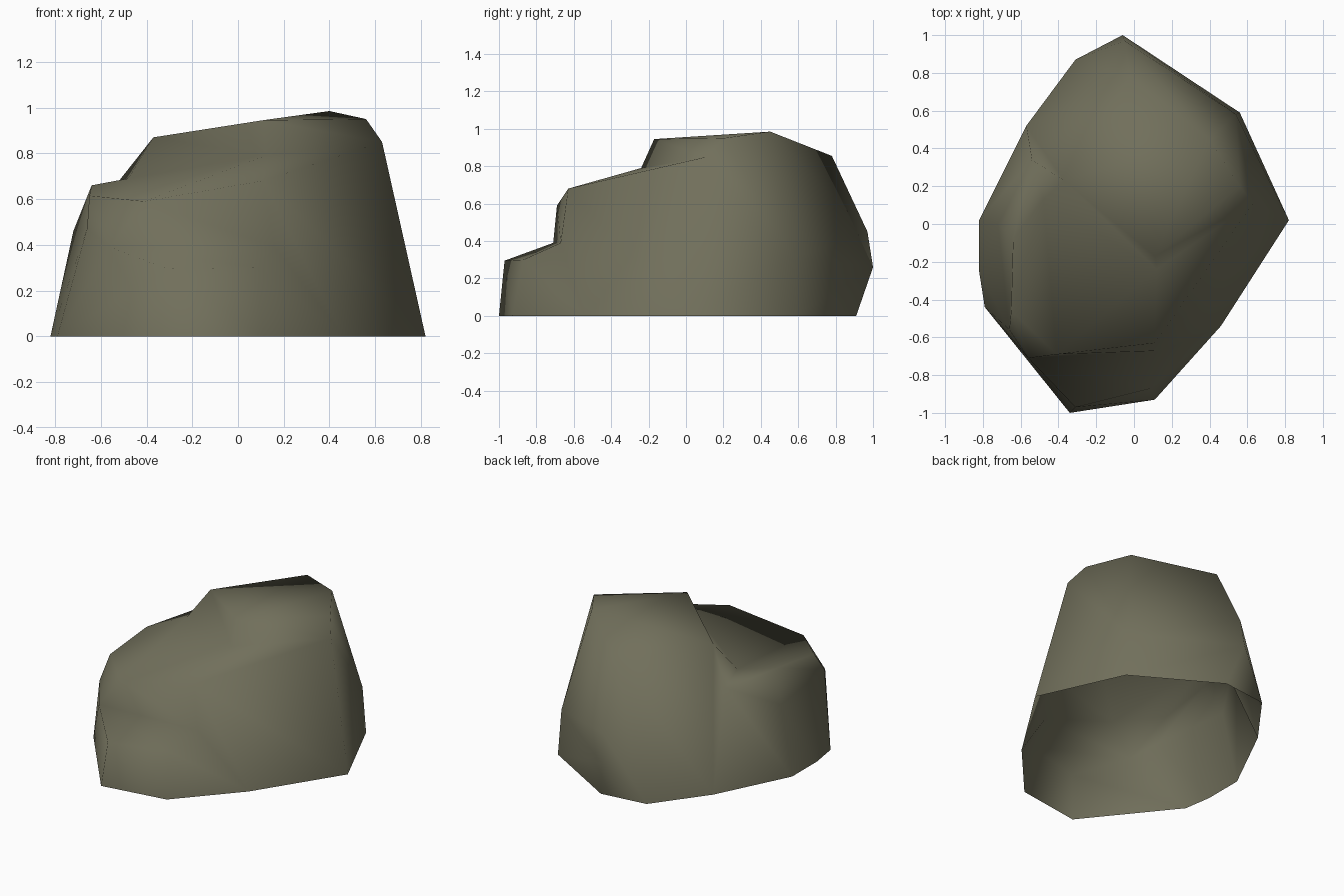
import bpy

if "Cube" in bpy.data.objects:
    bpy.data.objects.remove(bpy.data.objects["Cube"])

# Corner points of the boulder: B = ground rim, L/M = front lower step,
# T = ledge front edge, V/W/X = left shoulder, S = foot of summit, P = summit, K = back bulge
ground = [(.82, .02), (.46, -.54), (.11, -.93), (-.34, -1), (-.79, -.44), (-.82, -.25),
          (-.82, .02), (-.57, .52), (-.31, .87), (.01, .91), (.56, .59)]
pts = {f"B{i}": (x, y, 0) for i, (x, y) in enumerate(ground)}
pts.update(
    L0=(.09, -.87, .30), L1=(-.31, -.97, .295), M0=(.16, -.67, .39), M1=(-.56, -.71, .39),
    T0=(.11, -.63, .68), T1=(-.41, -.69, .59),
    W0=(-.66, -.56, .47), W1=(-.65, -.46, .615), W2=(-.64, -.08, .66),
    V=(-.72, 0, .46), X=(-.54, .34, .655),
    S0=(-.48, .13, .69), S1=(.12, -.24, .79), S2=(.63, .11, .85),
    P0=(-.37, .23, .87), P1=(.11, -.17, .945), P2=(.56, .2, .95),
    P3=(.40, .45, .985), P4=(-.02, .78, .855),
    K0=(-.06, 1, .26), K1=(-.05, .97, .45), K2=(.54, .58, .31))

# Vertical profiles going round the rock; repeated points collapse quads to triangles
columns = [c.split() for c in (
    "B0 B0 B0 S2 S2 P2", "B1 B1 B1 T0 S1 P1", "B2 L0 M0 T0 S1 P1", "B3 L1 M1 T1 S1 P1",
    "B3 L1 M1 T1 S0 P0", "B4 B4 W0 W1 S0 P0", "B5 B5 W0 W2 S0 P0", "B6 B6 V W2 S0 P0",
    "B7 B7 X X X P0", "B7 B7 B7 B7 B7 P0", "B8 B8 B8 B8 B8 P4", "B9 K0 K1 K1 K1 P4",
    "B10 B10 K2 K2 K2 P3")]

names = list(pts)
faces = []


def add_face(corners):
    ids = list(dict.fromkeys(names.index(c) for c in corners))
    if len(ids) > 2:
        faces.append(ids)


# Loft the side between neighbouring profiles (open underneath)
for a, b in zip(columns, columns[1:] + columns[:1]):
    for i in range(len(a) - 1):
        add_face((a[i], a[i + 1], b[i + 1], b[i]))

# Summit cap
for p, q in (("P0", "P1"), ("P1", "P2"), ("P4", "P0")):
    add_face((p, q, "P3"))

mesh = bpy.data.meshes.new("boulder")
mesh.from_pydata([pts[n] for n in names], [], faces)
mesh.validate()
mesh.update()
mesh.shade_smooth()

stone = bpy.data.materials.new("olive grey stone")
stone.diffuse_color = (.165, .16, .105, 1)
stone.use_nodes = True
stone.node_tree.nodes["Principled BSDF"].inputs["Base Color"].default_value = stone.diffuse_color
mesh.materials.append(stone)

boulder = bpy.data.objects.new("boulder", mesh)
bpy.context.collection.objects.link(boulder)
